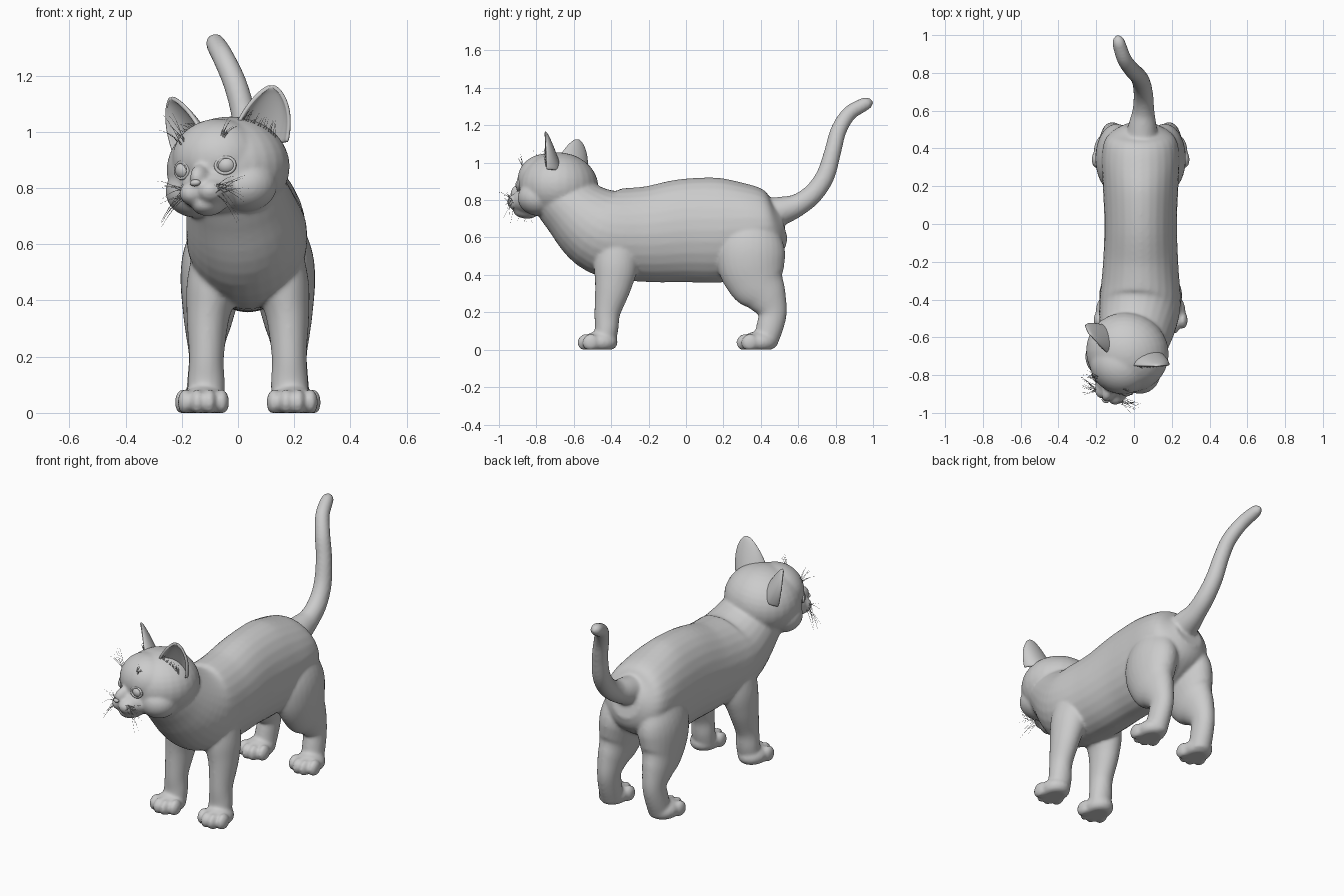
import bpy, bmesh, math, random
from mathutils import Vector, Matrix

if "Cube" in bpy.data.objects:
    bpy.data.objects.remove(bpy.data.objects["Cube"])

random.seed(4)
CX = 0.035                       # body centre line
HEAD = (Matrix.Translation((-0.035, -0.68, 0.87))
        @ Matrix.Rotation(math.radians(-26), 4, 'Z')
        @ Matrix.Rotation(math.radians(-6), 4, 'Y'))


def finish(bm, name):
    bmesh.ops.recalc_face_normals(bm, faces=bm.faces)
    for f in bm.faces:
        f.smooth = True
    me = bpy.data.meshes.new(name)
    bm.to_mesh(me)
    bm.free()
    ob = bpy.data.objects.new(name, me)
    bpy.context.collection.objects.link(ob)
    return ob


def spline(pts, steps=6):
    """Catmull-Rom through tuples of any length."""
    P = [Vector(p) for p in pts]
    P = [2 * P[0] - P[1]] + P + [2 * P[-1] - P[-2]]
    out = []
    for i in range(1, len(P) - 2):
        a, b, c, d = P[i - 1:i + 3]
        for k in range(steps):
            t = k / steps
            out.append(0.5 * (2 * b + (c - a) * t + (2 * a - 5 * b + 4 * c - d) * t * t
                              + (3 * b - a - 3 * c + d) * t ** 3))
    return out + [P[-2]]


def sweep(bm, pts, n=28):
    """Elliptical tube through (x, y, z, side radius, other radius)."""
    path = spline(pts)
    rings = []
    for i, p in enumerate(path):
        c = Vector(p[:3])
        t = (Vector(path[min(i + 1, len(path) - 1)][:3]) - Vector(path[max(i - 1, 0)][:3])).normalized()
        a = Vector((1, 0, 0))
        a = (a - t * a.dot(t)).normalized()
        b = t.cross(a)
        rings.append([bm.verts.new(c + a * p[3] * math.cos(2 * math.pi * k / n)
                                   + b * p[4] * math.sin(2 * math.pi * k / n)) for k in range(n)])
    for r, s in zip(rings, rings[1:]):
        for k in range(n):
            bm.faces.new((r[k], r[(k + 1) % n], s[(k + 1) % n], s[k]))
    bm.faces.new(rings[0])
    bm.faces.new(rings[-1])


def ball(bm, c, r, M=Matrix.Identity(4), rot=Matrix.Identity(4)):
    bmesh.ops.create_uvsphere(bm, u_segments=28, v_segments=18, radius=1,
                              matrix=M @ Matrix.Translation(c) @ rot @ Matrix.Diagonal((*r, 1)))


bm = bmesh.new()

# neck, chest, trunk and rump
sweep(bm, [(-.02, -.72, .87, .16, .14), (.0, -.62, .765, .185, .172), (.03, -.44, .635, .215, .235),
           (CX, -.22, .617, .2, .255), (CX, 0, .637, .192, .277), (CX, .2, .64, .2, .278),
           (CX, .36, .655, .205, .23), (CX, .46, .665, .18, .175), (CX, .52, .68, .09, .09)])

# tail
sweep(bm, [(.04, .42, .72, .09, .09), (.045, .52, .745, .075, .075), (.05, .6, .775, .058, .06),
           (.05, .68, .835, .052, .054), (.04, .745, .93, .048, .05), (.02, .785, 1.06, .044, .045),
           (-.01, .815, 1.17, .042, .043), (-.05, .87, 1.26, .039, .04), (-.075, .94, 1.305, .036, .037),
           (-.083, .975, 1.32, .03, .031), (-.085, .998, 1.328, .012, .012)])

for s in (-1, 1):
    # front leg
    sweep(bm, [(CX + s * x, y, z, a, b) for x, y, z, a, b in (
        (.10, -.37, .64, .08, .11), (.125, -.375, .46, .092, .118), (.142, -.39, .34, .076, .098),
        (.147, -.42, .2, .062, .07), (.148, -.425, .11, .066, .063), (.15, -.44, .03, .066, .06))])
    # hind leg
    sweep(bm, [(CX + s * x, y, z, a, b) for x, y, z, a, b in (
        (.09, .36, .68, .09, .13), (.12, .348, .56, .11, .178), (.13, .35, .46, .11, .182),
        (.14, .38, .36, .092, .155), (.147, .43, .28, .074, .112), (.15, .462, .2, .06, .078),
        (.155, .448, .12, .06, .072), (.16, .42, .03, .062, .065))])
    # paws and toes
    for y0, x0 in ((-.46, .158), (.39, .168)):
        px = CX + s * x0
        ball(bm, (px, y0, .04), (.08, .095, .058))
        for k in range(4):
            u = k - 1.5
            ball(bm, (px + u * .043, y0 - .078 + .013 * u * u, .038), (.027, .046, .046))

# head masses: skull, forehead, cheeks, muzzle, bridge and chin
ball(bm, (0, 0, 0), (.222, .21, .184), HEAD)
ball(bm, (0, -.08, .035), (.165, .148, .142), HEAD)
ball(bm, (0, -.225, -.035), (.034, .06, .05), HEAD)
ball(bm, (0, -.185, -.128), (.058, .075, .042), HEAD)
ball(bm, (0, -.16, -.075), (.11, .1, .08), HEAD)
for s in (-1, 1):
    ball(bm, (s * .1, -.07, -.07), (.11, .11, .095), HEAD)
    ball(bm, (s * .036, -.222, -.085), (.05, .06, .045), HEAD)

# flat soles
for v in bm.verts:
    v.co.z = max(v.co.z, 0)
body = finish(bm, "cat_body")
rm = body.modifiers.new("Fuse", 'REMESH')
rm.mode = 'VOXEL'
rm.voxel_size = 0.009
rm.use_smooth_shade = True
sm = body.modifiers.new("Soften", 'SMOOTH')
sm.factor = 0.5
sm.iterations = 7

# nose
bm = bmesh.new()
ball(bm, (0, -.279, -.052), (.02, .014, .012), HEAD)
finish(bm, "nose")


def hairs(name, strands, depth=0.0014):
    cu = bpy.data.curves.new(name, 'CURVE')
    cu.dimensions = '3D'
    cu.bevel_depth = depth
    cu.bevel_resolution = 0
    for root, tip, droop in strands:
        sp = cu.splines.new('POLY')
        sp.points.add(5)
        for i, pt in enumerate(sp.points):
            t = i / 5
            p = Vector(root).lerp(Vector(tip), t) + Vector((0, 0, droop * 4 * t * (1 - t)))
            pt.co = (*(HEAD @ p), 1)
            pt.radius = 1 - .8 * t
    ob = bpy.data.objects.new(name, cu)
    bpy.context.collection.objects.link(ob)


def jit(a):
    return random.uniform(-a, a)


for s, side in ((-1, "left"), (1, "right")):
    # eye with lid rim
    bm = bmesh.new()
    ball(bm, (s * .082, -.178, .002), (.037, .037, .034), HEAD)
    finish(bm, "eye_" + side)
    lid = HEAD @ Matrix.Translation((s * .086, -.199, .002)) @ Matrix.Rotation(s * .4, 4, 'Z')
    bm = bmesh.new()
    n, m = 32, 8
    g = [[bm.verts.new(lid @ Vector(((.034 + .006 * math.cos(q)) * math.cos(a), .007 * math.sin(q),
                                     (.029 + .006 * math.cos(q)) * math.sin(a))))
          for q in (2 * math.pi * j / m for j in range(m))]
         for a in (2 * math.pi * i / n for i in range(n))]
    for i in range(n):
        for j in range(m):
            bm.faces.new((g[i][j], g[(i + 1) % n][j], g[(i + 1) % n][(j + 1) % m], g[i][(j + 1) % m]))
    finish(bm, "eyelid_" + side)

    # cupped ear, turned outwards
    base, up = Vector((s * .135, -.015, .07)), Vector((s * .065, .015, .205))
    wide, back = Vector((.89, s * .45, 0)), Vector((-s * .45, .89, 0))
    bm = bmesh.new()
    nu, nv = 16, 14
    g = []
    for j in range(nv + 1):
        v = j / nv
        w = .098 * (1 - v ** 2.2) ** .75 + .004
        g.append([bm.verts.new(HEAD @ (base + up * v + wide * w * math.sin(u * math.pi / 2)
                                       + back * (.085 * (1 - v) ** .8 * math.cos(u * math.pi / 2))))
                  for u in (2 * i / nu - 1 for i in range(nu + 1))])
    for j in range(nv):
        for i in range(nu):
            bm.faces.new((g[j][i], g[j][i + 1], g[j + 1][i + 1], g[j + 1][i]))
    ear = finish(bm, "ear_" + side)
    so = ear.modifiers.new("Thickness", 'SOLIDIFY')
    so.thickness = 0.014
    so.offset = 0
    sub = ear.modifiers.new("Round", 'SUBSURF')
    sub.levels = sub.render_levels = 1

    # whiskers, brow hairs and ear tufts
    hairs("whiskers_" + side, [((s * .06, -.245 + jit(.02), -.085 + jit(.022)),
                                (s * (.15 + jit(.03)), -.26 + jit(.05), -.12 + jit(.09)), .01)
                               for _ in range(14)])
    hairs("brow_hairs_" + side, [((s * (.07 + jit(.012)), -.185, .08),
                                  (s * (.12 + jit(.03)), -.2 + jit(.03), .17 + jit(.04)), .012)
                                 for _ in range(6)])
    hairs("ear_tuft_" + side, [((s * (.09 + .1 * k / 17), -.04 + .05 * k / 17, .165 - .085 * k / 17),
                                (s * (.13 + .075 * k / 17 + jit(.01)), -.04 + .05 * k / 17, .19 + jit(.02)
                                 - .06 * k / 17), .005) for k in range(18)])
